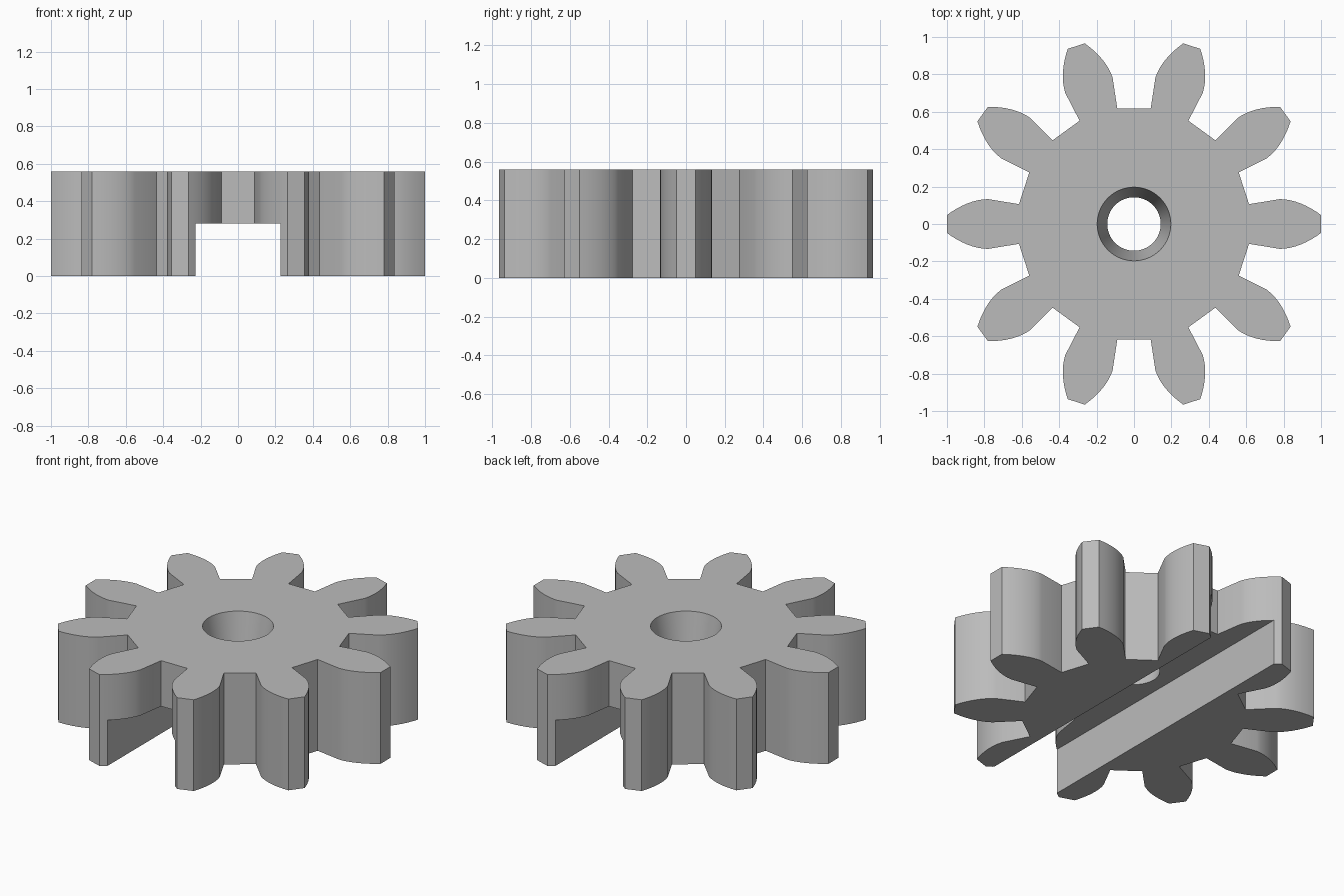
import bpy, bmesh
from math import cos, sin, pi, radians

if "Cube" in bpy.data.objects:
    bpy.data.objects.remove(bpy.data.objects["Cube"], do_unlink=True)

TEETH = 10
HEIGHT = 0.56
SLOT_HEIGHT = 0.28
SLOT_HALF = 0.228
STEPS = 8

# Single plain grey
grey = bpy.data.materials.new("plain_grey")
grey.use_nodes = True
colour = (0.5, 0.5, 0.5, 1)
grey.diffuse_color = colour
grey.node_tree.nodes["Principled BSDF"].inputs["Base Color"].default_value = colour


def make_object(name, bm):
    mesh = bpy.data.meshes.new(name)
    bmesh.ops.recalc_face_normals(bm, faces=bm.faces)
    bm.to_mesh(mesh)
    bm.free()
    mesh.materials.append(grey)
    obj = bpy.data.objects.new(name, mesh)
    bpy.context.collection.objects.link(obj)
    return obj


def flank():
    """One side of a tooth pointing along x, from root to tip."""
    points = [(0.615, 0.106)]
    for i in range(STEPS + 1):
        t = i / STEPS
        points.append((0.78 + 0.22 * t, 0.133 - 0.085 * t ** 1.9))
    return points


# Toothed body: one tooth outline repeated around the axis, then extruded
tooth = [(x, -y) for x, y in flank()] + flank()[::-1]
bm = bmesh.new()
ring = []
for k in range(TEETH):
    a = 2 * pi * k / TEETH
    ring += [bm.verts.new((x * cos(a) - y * sin(a), x * sin(a) + y * cos(a), 0))
             for x, y in tooth]
base = bm.faces.new(ring)
top = bmesh.ops.extrude_face_region(bm, geom=[base])["geom"]
bmesh.ops.translate(bm, vec=(0, 0, HEIGHT),
                    verts=[v for v in top if isinstance(v, bmesh.types.BMVert)])
gear = make_object("gear_body", bm)

# Slot cutter running front to back across the underside
bm = bmesh.new()
bmesh.ops.create_cube(bm, size=2)
bmesh.ops.scale(bm, vec=(SLOT_HALF, 1.2, SLOT_HEIGHT), verts=bm.verts)
slot = make_object("slot_cutter", bm)

# Tapered bore cutter: wide at the top face, narrow at the slot ceiling
depth = HEIGHT - SLOT_HEIGHT
taper = (0.197 - 0.143) / depth
extra = 0.1
bm = bmesh.new()
bmesh.ops.create_cone(bm, cap_ends=True, segments=64,
                      radius1=0.143 - taper * extra, radius2=0.197 + taper * extra,
                      depth=depth + 2 * extra)
bmesh.ops.translate(bm, vec=(0, 0, (HEIGHT + SLOT_HEIGHT) / 2), verts=bm.verts)
bore = make_object("bore_cutter", bm)

# Cut the body and discard the cutters
bpy.ops.object.select_all(action="DESELECT")
bpy.context.view_layer.objects.active = gear
gear.select_set(True)
for cutter in (slot, bore):
    cutter.hide_render = True
    mod = gear.modifiers.new(cutter.name, "BOOLEAN")
    mod.operation = "DIFFERENCE"
    mod.solver = "EXACT"
    mod.object = cutter
    bpy.ops.object.modifier_apply(modifier=mod.name)
    bpy.data.objects.remove(cutter, do_unlink=True)

bpy.ops.object.shade_smooth_by_angle(angle=radians(25))
